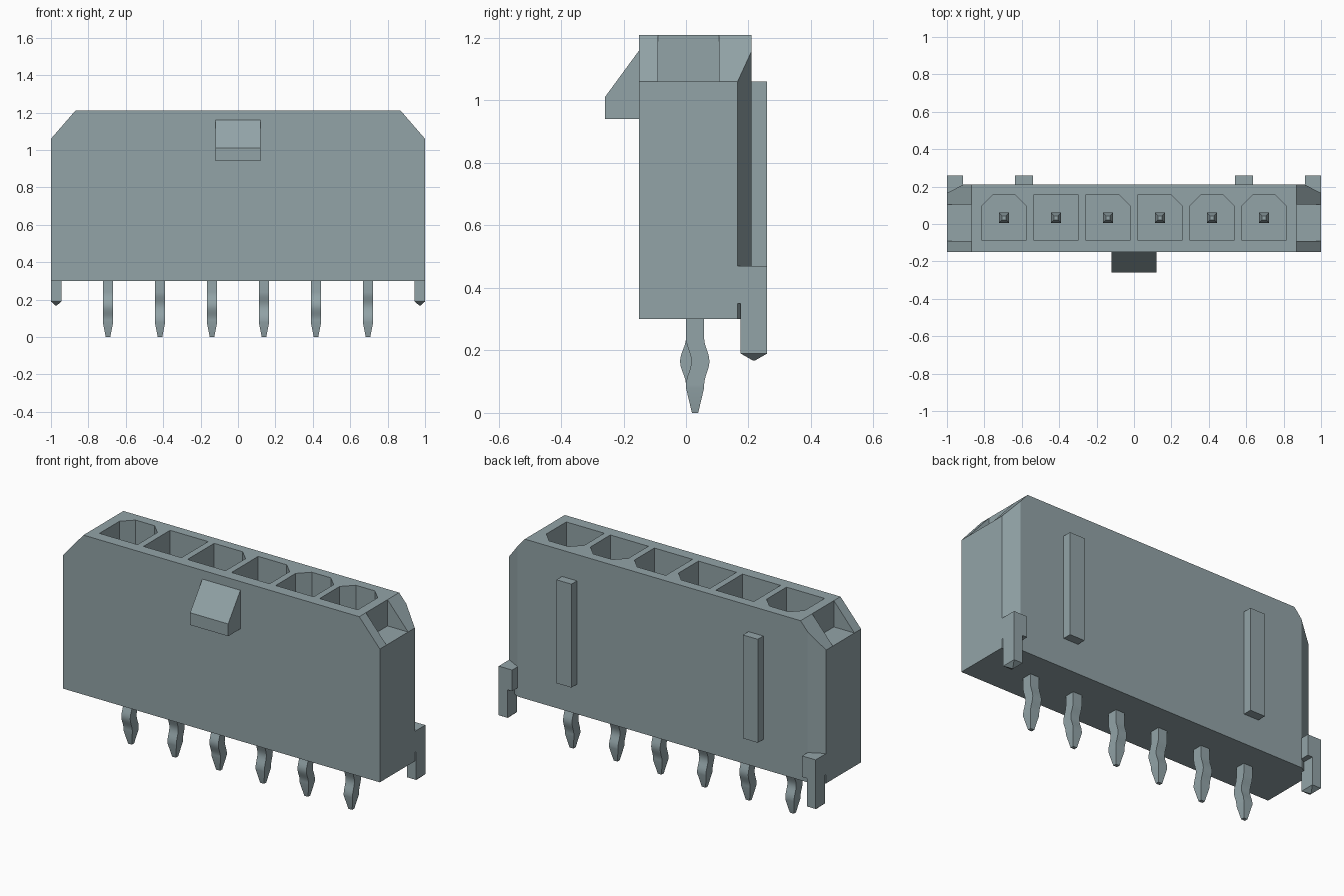
import bpy, bmesh, math
from mathutils import Vector

if "Cube" in bpy.data.objects:
    bpy.data.objects.remove(bpy.data.objects["Cube"])

grey = bpy.data.materials.new("blue_grey")
grey.use_nodes = True
COLOUR = (0.29, 0.37, 0.39, 1)
grey.diffuse_color = COLOUR
grey.node_tree.nodes["Principled BSDF"].inputs["Base Color"].default_value = COLOUR


def finish(name, bm):
    bmesh.ops.recalc_face_normals(bm, faces=bm.faces)
    mesh = bpy.data.meshes.new(name)
    bm.to_mesh(mesh)
    bm.free()
    mesh.materials.append(grey)
    obj = bpy.data.objects.new(name, mesh)
    bpy.context.collection.objects.link(obj)
    return obj


def prism(name, points, offset):
    """Extrude a closed outline along an offset."""
    bm = bmesh.new()
    face = bm.faces.new([bm.verts.new(p) for p in points])
    new = bmesh.ops.extrude_face_region(bm, geom=[face])["geom"]
    bmesh.ops.translate(bm, vec=Vector(offset),
                        verts=[v for v in new if isinstance(v, bmesh.types.BMVert)])
    return finish(name, bm)


def box(name, x0, x1, y0, y1, z0, z1):
    return prism(name, [(x0, y0, z0), (x1, y0, z0), (x1, y1, z0), (x0, y1, z0)],
                 (0, 0, z1 - z0))


def loft(name, sections):
    """Skin rectangular sections given as (x, y, z, half_x, half_y)."""
    bm = bmesh.new()
    rings = [[bm.verts.new((x + sx * hx, y + sy * hy, z))
              for sx, sy in ((-1, -1), (1, -1), (1, 1), (-1, 1))]
             for x, y, z, hx, hy in sections]
    for a, b in zip(rings, rings[1:]):
        for i in range(4):
            j = (i + 1) % 4
            bm.faces.new((a[i], a[j], b[j], b[i]))
    bm.faces.new(rings[0])
    bm.faces.new(rings[-1])
    return finish(name, bm)


def cut(target, cutter):
    mod = target.modifiers.new("cut", "BOOLEAN")
    mod.operation = "DIFFERENCE"
    mod.solver = "EXACT"
    mod.object = cutter
    bpy.context.view_layer.objects.active = target
    bpy.ops.object.modifier_apply(modifier=mod.name)
    bpy.data.objects.remove(cutter)


# Housing with sloped shoulders
BACK, FRONT, TOP = 0.21, -0.15, 1.21
outline = [(-1, 0.3), (1, 0.3), (1, 1.06), (0.87, TOP), (-0.87, TOP), (-1, 1.06)]
housing = prism("housing", [(x, FRONT, z) for x, z in outline], (0, BACK - FRONT, 0))

# Rear corner chamfers and open end notches
for s in (-1, 1):
    cut(housing, prism("corner_cutter", [(s * 0.915, BACK, 0.2), (s * 1.085, 0.12, 0.2),
                                         (s * 1.085, 0.3, 0.2), (s * 0.915, 0.3, 0.2)], (0, 0, 1.2)))
    cut(housing, box("notch_cutter", *sorted((s * 0.87, s * 1.1)), -0.09, 0.105, 1.06, 1.4))

# Contact cavities with keyed rear corners
PITCH, HALF, FLOOR = 0.278, 0.12, 0.46
KEYS = ["LR", "", "R", "R", "LR", "LR"]
centres = [(i - 2.5) * PITCH for i in range(len(KEYS))]
for x, key in zip(centres, KEYS):
    pts = [(x - HALF, -0.085), (x + HALF, -0.085)]
    if "R" in key:
        pts += [(x + HALF, 0.095), (x + HALF - 0.06, 0.155)]
    else:
        pts += [(x + HALF, 0.155)]
    if "L" in key:
        pts += [(x - HALF + 0.06, 0.155), (x - HALF, 0.095)]
    else:
        pts += [(x - HALF, 0.155)]
    cut(housing, prism("cavity_cutter", [(px, py, FLOOR) for px, py in pts], (0, 0, 1)))

# Latch wedge on the front
wedge = [(-0.14, 0.94), (-0.26, 0.94), (-0.26, 1.01), (FRONT, 1.16), (-0.14, 1.16)]
prism("latch_wedge", [(-0.12, y, z) for y, z in wedge], (0.24, 0, 0))

# Rear ribs and corner locating posts
for side, s in (("left", 1), ("right", -1)):
    xc = s * 0.588
    box(side + "_rib", xc - 0.047, xc + 0.047, 0.2, 0.26, 0.47, 1.06)
    box(side + "_post_block", *sorted((s * 0.915, s)), 0.165, 0.26, 0.35, 0.47)
    px = s * 0.9725
    loft(side + "_post_peg", [(px, 0.2175, 0.168, 0.003, 0.004),
                              (px, 0.2175, 0.19, 0.0275, 0.0425),
                              (px, 0.2175, 0.36, 0.0275, 0.0425)])

# Terminals with alternately kinked tails
STEPS = 12
for i, x in enumerate(centres):
    bend = 0.017 if i % 2 else -0.019
    y = 0.029
    sections = [(x, y, 0, 0.012, 0.01), (x, y, 0.08, 0.028, 0.029)]
    for k in range(STEPS + 1):
        t = k / STEPS
        kink = bend * (1 - math.cos(2 * math.pi * t)) / 2
        sections.append((x, y + kink, 0.09 + 0.15 * t, 0.028, 0.029))
    sections += [(x, y, 0.3, 0.028, 0.029), (x, 0.033, 0.45, 0.028, 0.028),
                 (x, 0.033, 0.87, 0.028, 0.028), (x, 0.033, 0.92, 0.011, 0.011)]
    terminal = loft(f"terminal_{i + 1}", sections)
    bpy.ops.object.select_all(action="DESELECT")
    terminal.select_set(True)
    bpy.context.view_layer.objects.active = terminal
    bpy.ops.object.shade_smooth_by_angle(angle=math.radians(25))
